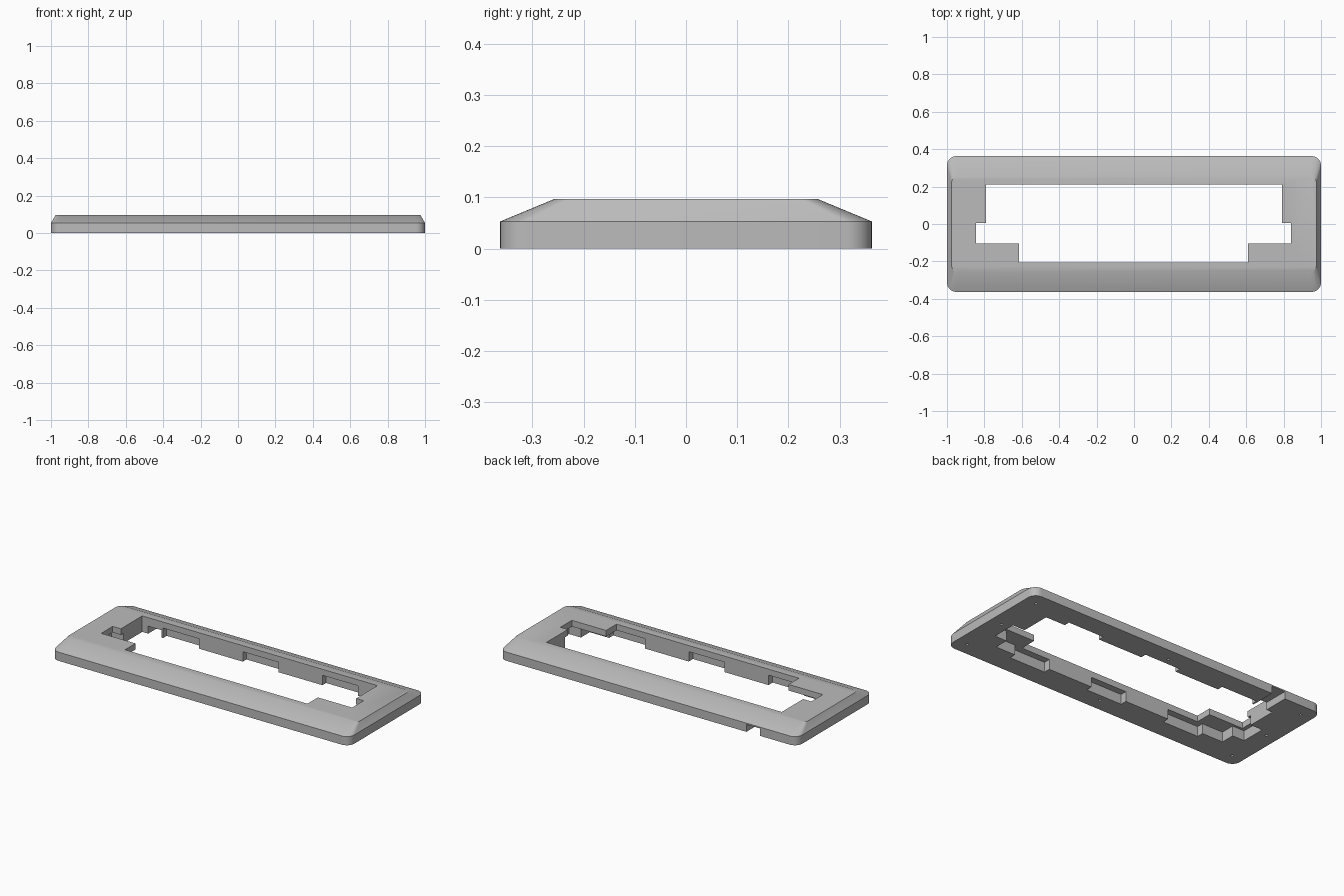
import bpy, bmesh, math

old = bpy.data.objects.get("Cube")
if old:
    bpy.data.objects.remove(old, do_unlink=True)

mat = bpy.data.materials.new("light grey plastic")
mat.use_nodes = True
grey = (0.5, 0.5, 0.5, 1)
mat.diffuse_color = grey
mat.node_tree.nodes["Principled BSDF"].inputs["Base Color"].default_value = grey


def rounded_rect(hx, hy, r, steps=8):
    pts = []
    for i, (sx, sy) in enumerate([(1, 1), (-1, 1), (-1, -1), (1, -1)]):
        for k in range(steps + 1):
            a = math.pi / 2 * (i + k / steps)
            pts.append((sx * (hx - r) + r * math.cos(a), sy * (hy - r) + r * math.sin(a)))
    return pts


def loft(name, layers):
    """Solid through outlines of equal point count, given as (points, z)."""
    bm = bmesh.new()
    rings = [[bm.verts.new((x, y, z)) for x, y in pts] for pts, z in layers]
    n = len(rings[0])
    for low, high in zip(rings, rings[1:]):
        for i in range(n):
            j = (i + 1) % n
            bm.faces.new((low[i], low[j], high[j], high[i]))
    bm.faces.new(rings[0][::-1])
    bm.faces.new(rings[-1])
    bmesh.ops.recalc_face_normals(bm, faces=bm.faces)
    mesh = bpy.data.meshes.new(name)
    bm.to_mesh(mesh)
    bm.free()
    mesh.materials.append(mat)
    obj = bpy.data.objects.new(name, mesh)
    bpy.context.collection.objects.link(obj)
    return obj


def box(x0, x1, y0, y1):
    return [(x0, y0), (x1, y0), (x1, y1), (x0, y1)]


def circle(cx, cy, r, n=12):
    return [(cx + r * math.cos(math.tau * k / n), cy + r * math.sin(math.tau * k / n)) for k in range(n)]


def cut(pts, z0, z1):
    cutter = loft("cutter", [(pts, z0), (pts, z1)])
    cutter.hide_render = True
    mod = frame.modifiers.new("cut", 'BOOLEAN')
    mod.operation = 'DIFFERENCE'
    mod.solver = 'EXACT'
    mod.object = cutter
    bpy.ops.object.modifier_apply(modifier=mod.name)
    bpy.data.objects.remove(cutter, do_unlink=True)


# Case frame with vertical rim and sloped top edges
rim = rounded_rect(1, 0.363, 0.05)
frame = loft("case_frame", [(rim, 0), (rim, 0.053), (rounded_rect(0.975, 0.257, 0.035), 0.097)])
bpy.ops.object.select_all(action='DESELECT')
bpy.context.view_layer.objects.active = frame
frame.select_set(True)

# Stepped opening through the top
cut([(-0.615, -0.205), (0.61, -0.205), (0.61, -0.105), (0.84, -0.105), (0.84, 0.005), (0.79, 0.005),
     (0.79, 0.21), (-0.79, 0.21), (-0.79, 0.005), (-0.845, 0.005), (-0.845, -0.105), (-0.615, -0.105)], -0.1, 0.2)

# Cavity underneath, with clip pockets in its walls
ceiling = 0.06
cut(box(-0.79, 0.79, -0.205, 0.21), -0.1, ceiling)
for x in (-0.53, 0.005, 0.54):
    cut(box(x - 0.12, x + 0.12, -0.245, 0.245), -0.1, ceiling)
cut(box(-0.87, 0.87, -0.12, 0.03), -0.1, ceiling)

# Cable slot through the back wall
cut(box(-0.75, -0.66, 0.1, 0.5), -0.1, 0.045)

# Screw holes in the underside
for x, y in [(sx * 0.925, y) for sx in (-1, 1) for y in (-0.285, 0, 0.285)] + [(0, -0.285), (0, 0.285)]:
    cut(circle(x, y, 0.008), -0.1, 0.035)

bpy.ops.object.shade_smooth_by_angle(angle=math.radians(25))
